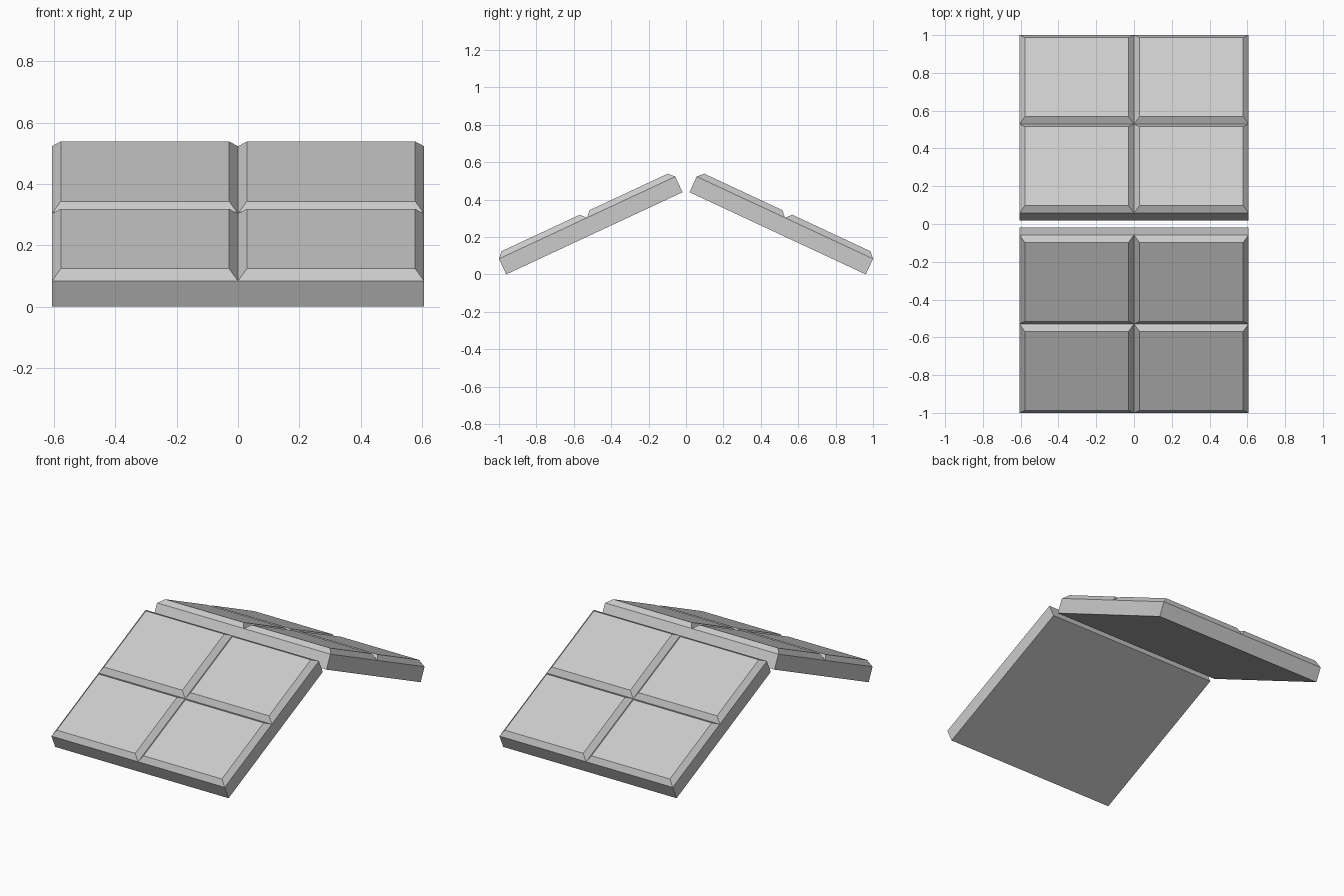
import bpy, bmesh
from math import radians, sin, cos
from mathutils import Matrix

if "Cube" in bpy.data.objects:
    bpy.data.objects.remove(bpy.data.objects["Cube"])

WIDTH, LENGTH, THICK = 1.214, 1.04, 0.092   # slab base
INSET, RAISE = 0.029, 0.031                 # raised bevelled squares
TILT = radians(25)


def slab(name, side):
    """Flat slab with 2 x 2 raised squares, leaning toward the centre."""
    bm = bmesh.new()
    bmesh.ops.create_grid(bm, x_segments=2, y_segments=2, size=0.5)
    bmesh.ops.scale(bm, vec=(WIDTH, LENGTH, 1), verts=bm.verts)

    # Thicken the base, keeping the lower sheet
    ext = bmesh.ops.extrude_face_region(bm, geom=bm.faces[:], use_keep_orig=True)["geom"]
    bmesh.ops.translate(bm, vec=(0, 0, THICK),
                        verts=[v for v in ext if isinstance(v, bmesh.types.BMVert)])
    bmesh.ops.recalc_face_normals(bm, faces=bm.faces)

    # Raise the squares with sloped sides
    top = [f for f in bm.faces if f.calc_center_median().z > THICK - 1e-4]
    bmesh.ops.inset_individual(bm, faces=top, thickness=INSET, depth=RAISE,
                               use_even_offset=True)

    # Lean the slab so its outer lower edge rests on the ground
    y = 1 - THICK * sin(TILT) - LENGTH / 2 * cos(TILT)
    z = LENGTH / 2 * sin(TILT)
    bm.transform(Matrix.Translation((0, side * y, z)) @ Matrix.Rotation(-side * TILT, 4, 'X'))

    mesh = bpy.data.meshes.new(name)
    bm.to_mesh(mesh)
    bm.free()
    obj = bpy.data.objects.new(name, mesh)
    bpy.context.collection.objects.link(obj)


slab("front_slab", -1)
slab("back_slab", 1)
